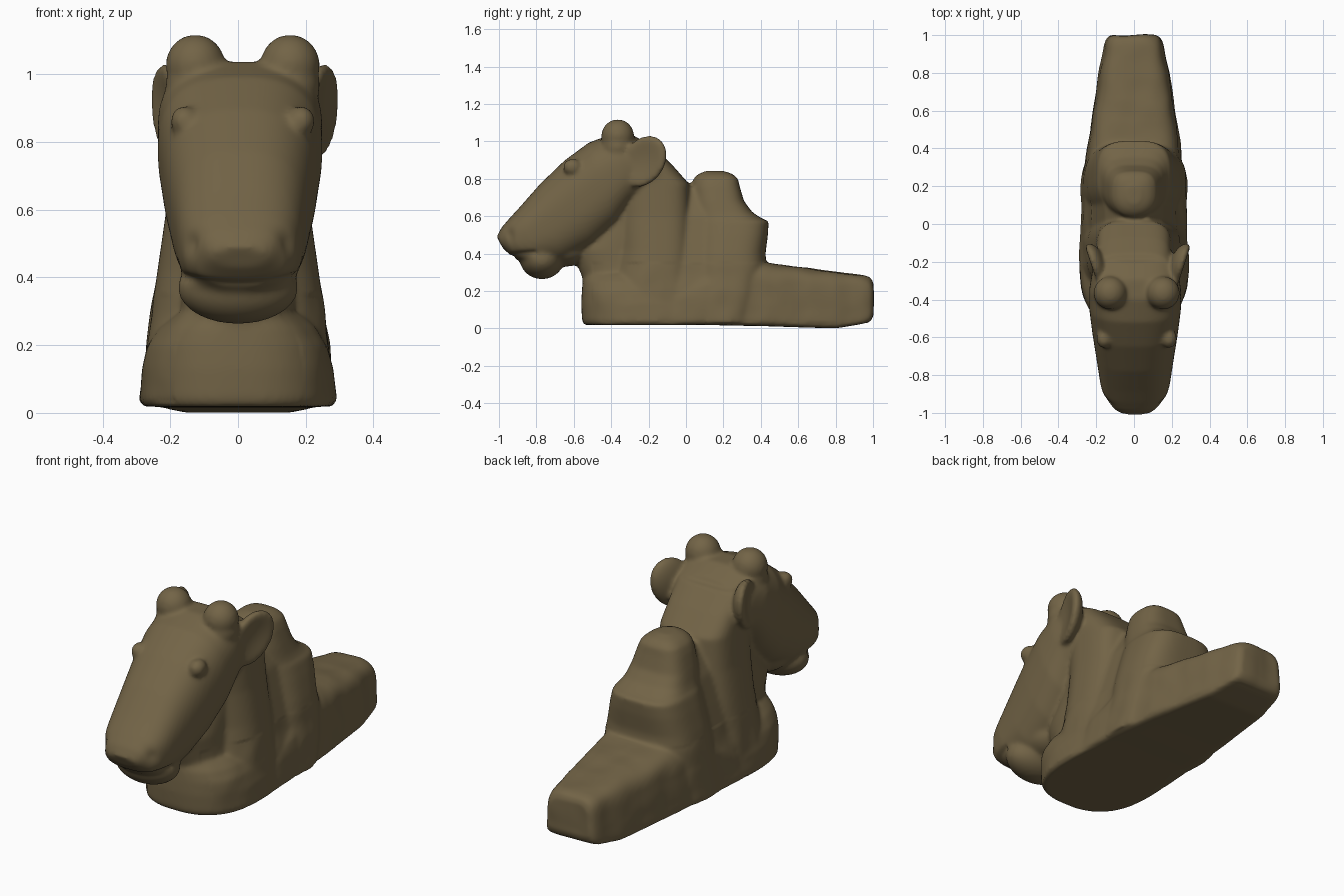
import bpy, bmesh, math
from mathutils import Vector, Matrix, noise

clay = bpy.data.materials.new("brown clay")
clay.diffuse_color = (0.17, 0.127, 0.062, 1)
parts = []


def add_object(name, bm):
    bmesh.ops.recalc_face_normals(bm, faces=bm.faces)
    me = bpy.data.meshes.new(name)
    bm.to_mesh(me)
    bm.free()
    ob = bpy.data.objects.new(name, me)
    bpy.context.collection.objects.link(ob)
    parts.append(ob)
    return ob


def loft(name, stations, taper=0, shift=0, n=64):
    """Station: (ay, az, by, bz, half width, exponent at a, exponent at b)."""
    bm = bmesh.new()
    rings = []
    for ay, az, by, bz, w, ea, eb in stations:
        a, b = Vector((0, ay, az)), Vector((0, by, bz))
        ring = []
        for i in range(n):
            t = 2 * math.pi * i / n
            c, s = math.cos(t), math.sin(t)
            p = 2 / (eb if s > 0 else ea)
            v = math.copysign(abs(s) ** p, s)
            x = math.copysign(abs(c) ** p, c) * w * (1 - taper * (v + 1) / 2)
            q = (a + b) / 2 + (b - a) / 2 * v
            ring.append(bm.verts.new((x + shift, q.y, q.z)))
        rings.append(ring)
    for r0, r1 in zip(rings, rings[1:]):
        for i in range(n):
            j = (i + 1) % n
            bm.faces.new((r0[i], r0[j], r1[j], r1[i]))
    bm.faces.new(rings[0])
    bm.faces.new(rings[-1])
    return add_object(name, bm)


def column(name, stations, ea, eb, **kw):
    """Upright loft: (z, front y, back y, half width)."""
    loft(name, [(yf, z, yb, z, w, ea, eb) for z, yf, yb, w in stations], **kw)


def ellipsoid(name, loc, size, rot=None, cup=0):
    """Ellipsoid; cup hollows its local +x or -x side."""
    bm = bmesh.new()
    bmesh.ops.create_uvsphere(bm, u_segments=40, v_segments=24, radius=1)
    for v in bm.verts:
        if cup and v.co.x * cup > 0:
            v.co.x -= 0.9 * cup * v.co.x ** 2
    m = Matrix.Translation(loc) @ (rot or Matrix()) @ Matrix.Diagonal((*size, 1))
    bm.transform(m)
    return add_object(name, bm)


# Rear platform, lofted from front to back, narrower at the top
loft("platform", [(y, z0, y, z1, w, 14, 4) for y, z0, z1, w in [
    (-0.3, 0.018, 0.1, 0.26), (-0.1, 0.018, 0.2, 0.287), (0.05, 0.018, 0.28, 0.287),
    (0.12, 0.018, 0.32, 0.282), (0.25, 0.015, 0.36, 0.27), (0.42, 0.012, 0.352, 0.252),
    (0.6, 0.006, 0.328, 0.222), (0.8, 0.0, 0.302, 0.19), (0.95, 0.025, 0.283, 0.16),
    (0.985, 0.04, 0.272, 0.146), (1.0, 0.07, 0.245, 0.125)]], taper=0.1)

# Hump with a ledge behind it, flowing into the platform sides
column("hump", [
    (0.03, -0.1, 0.4, 0.284), (0.2, -0.03, 0.42, 0.272), (0.33, 0.0, 0.43, 0.254),
    (0.4, 0.01, 0.425, 0.24), (0.5, 0.02, 0.438, 0.215), (0.575, 0.026, 0.442, 0.193),
    (0.585, 0.027, 0.41, 0.182), (0.62, 0.028, 0.355, 0.168), (0.68, 0.028, 0.31, 0.153),
    (0.76, 0.03, 0.287, 0.131), (0.8, 0.04, 0.278, 0.115), (0.825, 0.065, 0.25, 0.085),
    (0.842, 0.105, 0.2, 0.035)], 2.2, 3.2)

# Filling between neck and hump so the groove stays shallow
column("groove_fill", [
    (0.05, -0.15, 0.2, 0.27), (0.2, -0.15, 0.2, 0.258), (0.45, -0.15, 0.2, 0.195),
    (0.6, -0.15, 0.16, 0.155), (0.75, -0.15, 0.12, 0.08)], 8, 8)

# Chest, throat and neck, lofted upwards
column("chest", [
    (0.018, -0.545, 0.12, 0.28), (0.04, -0.556, 0.12, 0.291), (0.13, -0.56, 0.1, 0.283),
    (0.2, -0.557, 0.04, 0.265), (0.25, -0.553, 0.03, 0.235), (0.29, -0.54, 0.0, 0.19)], 2.5, 3)
column("throat", [
    (0.2, -0.555, -0.05, 0.2), (0.27, -0.553, -0.05, 0.175), (0.34, -0.582, -0.05, 0.165),
    (0.42, -0.61, -0.05, 0.16), (0.55, -0.5, -0.05, 0.16), (0.7, -0.45, -0.05, 0.16)], 2.2, 2.2)
column("neck", [
    (0.1, -0.45, 0.04, 0.284), (0.25, -0.42, 0.035, 0.263), (0.42, -0.39, 0.032, 0.238),
    (0.6, -0.39, 0.026, 0.212), (0.77, -0.4, 0.018, 0.2), (0.87, -0.4, -0.07, 0.197),
    (0.96, -0.38, -0.16, 0.19)], 2, 3.6)

# Head, lofted from muzzle to poll (top edge, bottom edge, half width)
loft("head", [s + (2.6, 2.5) for s in [
    (-1.012, 0.49, -0.98, 0.43, 0.08), (-0.988, 0.537, -0.915, 0.368, 0.137),
    (-0.945, 0.587, -0.875, 0.358, 0.166), (-0.89, 0.647, -0.8, 0.338, 0.184),
    (-0.78, 0.772, -0.66, 0.35, 0.203), (-0.65, 0.897, -0.5, 0.43, 0.226),
    (-0.52, 0.993, -0.37, 0.54, 0.243), (-0.40, 1.037, -0.29, 0.65, 0.243),
    (-0.29, 1.037, -0.2, 0.72, 0.225), (-0.2, 0.985, -0.12, 0.75, 0.2)]], shift=0.006)
ellipsoid("chin", (0, -0.77, 0.37), (0.178, 0.118, 0.107))
ellipsoid("jaw", (0, -0.65, 0.43), (0.15, 0.15, 0.1))

# Paired horn knobs, ears and eyes
for side in (-1, 1):
    for z in (0.97, 1.028):
        ellipsoid("horn", (0.014 + side * 0.14, -0.365, z), (0.088, 0.088, 0.09))
    turn = Matrix.Rotation(-side * 0.32, 4, 'Z') @ Matrix.Rotation(math.radians(-38), 4, 'X')
    ellipsoid("ear", (0.02 + side * 0.226, -0.227, 0.893), (0.062, 0.115, 0.15), turn, side)
    ellipsoid("eye", (0.014 + side * 0.172, -0.608, 0.862), (0.042, 0.05, 0.045))

# Fuse everything into one modelled surface
bpy.ops.object.select_all(action='DESELECT')
for ob in parts:
    ob.select_set(True)
body = parts[0]
bpy.context.view_layer.objects.active = body
bpy.ops.object.join()
body.name = "animal_head_sculpture"
rm = body.modifiers.new("fuse", 'REMESH')
rm.mode, rm.voxel_size = 'VOXEL', 0.01
sm = body.modifiers.new("soften", 'SMOOTH')
sm.factor, sm.iterations = 0.5, 14
for name in ("fuse", "soften"):
    bpy.ops.object.modifier_apply(modifier=name)

# Press in nostrils and mouth line, and roughen the lower body slightly
me = body.data
normals = [v.normal.copy() for v in me.vertices]
for v, nrm in zip(me.vertices, normals):
    x, y, z = v.co
    push = 0
    if y < -0.7:
        for side in (-1, 1):
            d = (v.co - Vector((side * 0.13, -0.935, 0.5))).length
            push += 0.018 * math.exp(-(d / 0.035) ** 2)
    if y < -0.8:
        d = z - 0.378 - 0.9 * x * x
        push += 0.009 * math.exp(-(d / 0.012) ** 2)
    if y > -0.5 and 0.03 < z < 0.35:
        push += 0.006 * noise.noise(v.co * 9)
    v.co -= nrm * push

me.materials.clear()
me.materials.append(clay)
for p in me.polygons:
    p.material_index = 0
    p.use_smooth = True
